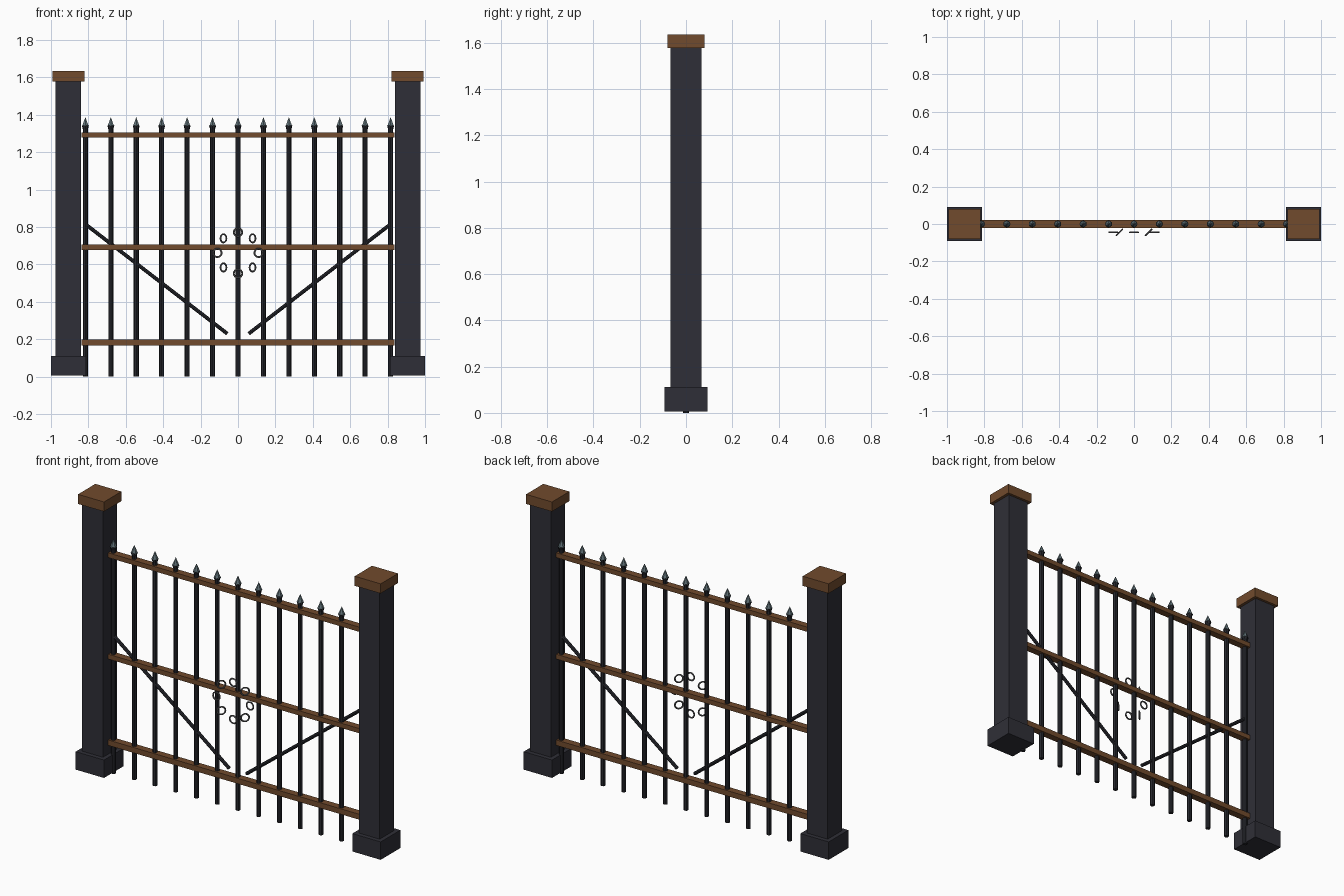
import bpy, math
from mathutils import Vector

if "Cube" in bpy.data.objects:
    bpy.data.objects.remove(bpy.data.objects["Cube"], do_unlink=True)


def material(name, rgb):
    m = bpy.data.materials.new(name)
    m.use_nodes = True
    m.diffuse_color = (*rgb, 1)
    m.node_tree.nodes["Principled BSDF"].inputs["Base Color"].default_value = (*rgb, 1)
    return m


STONE = material("dark stone", (0.028, 0.028, 0.038))
IRON = material("black iron", (0.02, 0.021, 0.027))
WOOD = material("brown wood", (0.165, 0.07, 0.026))
STEEL = material("blue grey steel", (0.12, 0.17, 0.19))
RING = material("grey metal", (0.13, 0.13, 0.135))


def finish(name, mat):
    ob = bpy.context.object
    ob.name = name
    ob.data.materials.append(mat)
    return ob


def box(name, mat, x, z0, z1, hx, hy):
    bpy.ops.mesh.primitive_cube_add(size=2, location=(x, 0, (z0 + z1) / 2))
    bpy.context.object.scale = (hx, hy, (z1 - z0) / 2)
    return finish(name, mat)


def rod(name, mat, a, b, r1, r2, sides=8):
    a, b = Vector(a), Vector(b)
    bpy.ops.mesh.primitive_cone_add(vertices=sides, radius1=r1, radius2=r2,
                                    depth=(b - a).length, location=(a + b) / 2)
    bpy.context.object.rotation_euler = (b - a).to_track_quat('Z', 'Y').to_euler()
    return finish(name, mat)


# Pillars and diagonal braces, mirrored
for side, s in (("left", 1), ("right", -1)):
    x = 0.907 * s
    box(side + "_pillar", STONE, x, 0.01, 1.58, 0.068, 0.066)
    box(side + "_pillar_base", STONE, x, 0.006, 0.112, 0.093, 0.092)
    box(side + "_pillar_cap", WOOD, x, 1.578, 1.635, 0.085, 0.081)
    rod(side + "_brace", IRON, (0.815 * s, 0, 0.815), (0.057 * s, 0, 0.23), 0.01, 0.01)

# Horizontal rails
for name, z, h in (("top", 1.293, 0.014), ("middle", 0.692, 0.014), ("bottom", 0.182, 0.016)):
    box(name + "_rail", WOOD, 0, z - h, z + h, 0.836, 0.021)

# Upright bars with spear points
for i in range(13):
    x = (i - 6) * 0.136
    rod("bar", IRON, (x, 0, 0), (x, 0, 1.325), 0.0135, 0.0135)
    rod("spear_collar", IRON, (x, 0, 1.322), (x, 0, 1.343), 0.013, 0.019)
    rod("spear_point", STEEL, (x, 0, 1.34), (x, 0, 1.388), 0.02, 0, 6)

# Circle of small rings, the diagonal ones turned
for k in range(8):
    a = k * math.pi / 4
    turn = math.pi / 4 if k % 2 else 0
    bpy.ops.mesh.primitive_torus_add(
        major_radius=0.0225, minor_radius=0.0048, major_segments=16, minor_segments=6,
        location=(0.11 * math.cos(a), -0.045, 0.662 + 0.11 * math.sin(a)),
        rotation=(math.pi / 2, 0, turn))
    finish("ornament_ring", RING)
